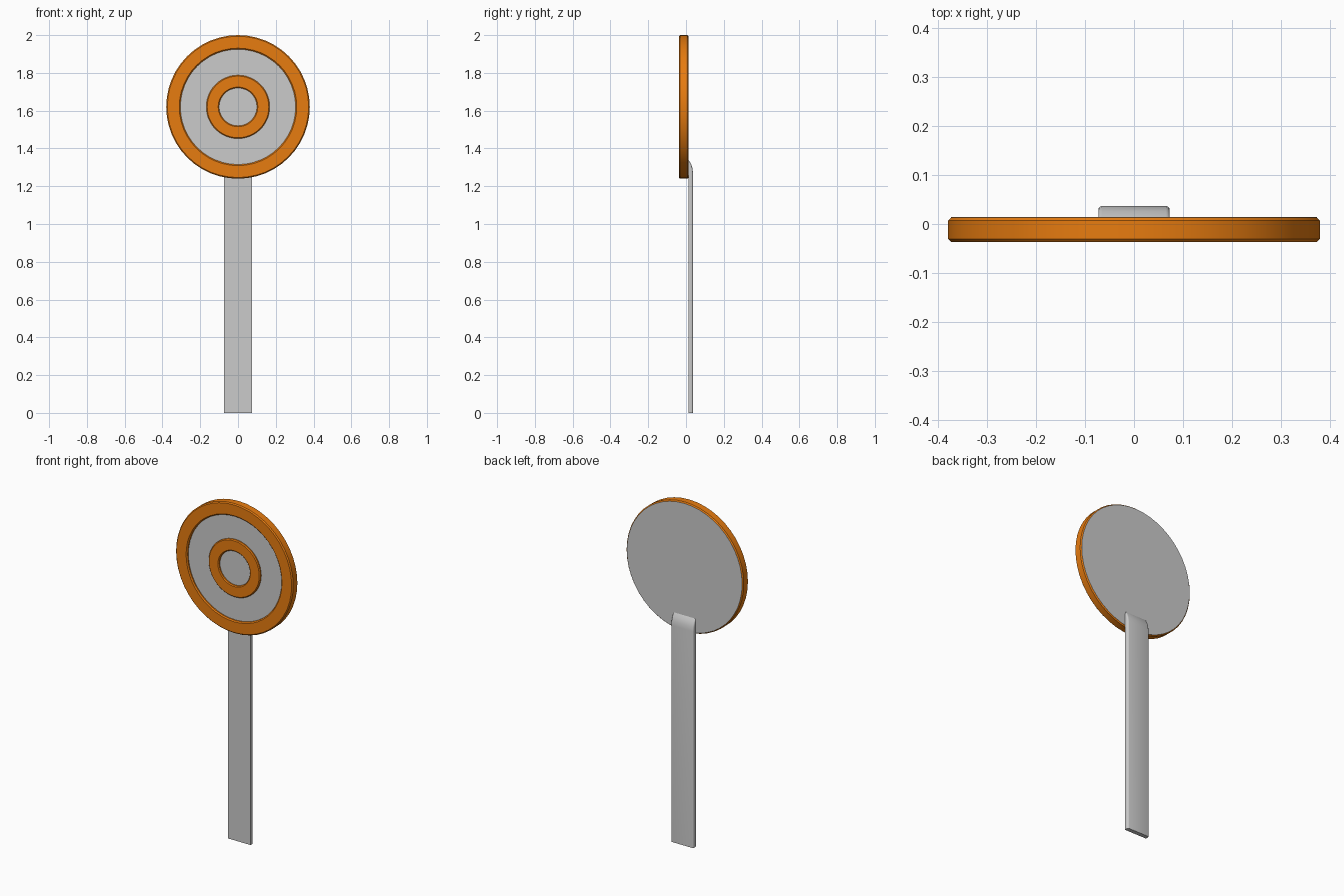
import bpy, bmesh, math

if "Cube" in bpy.data.objects:
    bpy.data.objects.remove(bpy.data.objects["Cube"])

CENTRE_Z = 1.62
SEGMENTS = 48

orange = bpy.data.materials.new("orange")
orange.diffuse_color = (0.8, 0.2, 0.005, 1)
orange.use_nodes = True
orange.node_tree.nodes["Principled BSDF"].inputs["Base Color"].default_value = orange.diffuse_color


def finish(name, bm, material=None, angle=35):
    bmesh.ops.remove_doubles(bm, verts=bm.verts, dist=1e-5)
    bmesh.ops.recalc_face_normals(bm, faces=bm.faces)
    mesh = bpy.data.meshes.new(name)
    bm.to_mesh(mesh)
    bm.free()
    obj = bpy.data.objects.new(name, mesh)
    bpy.context.collection.objects.link(obj)
    if material:
        mesh.materials.append(material)
    bpy.ops.object.select_all(action='DESELECT')
    obj.select_set(True)
    bpy.context.view_layer.objects.active = obj
    bpy.ops.object.shade_smooth_by_angle(angle=math.radians(angle))
    return obj


def lathe(name, profile, material=None, closed=True):
    """Spin (radius, y) points around the disc's front-to-back axis."""
    bm = bmesh.new()
    verts = [bm.verts.new((r, y, CENTRE_Z)) for r, y in profile]
    edges = [bm.edges.new(pair) for pair in zip(verts, verts[1:])]
    if closed:
        edges.append(bm.edges.new((verts[-1], verts[0])))
    bmesh.ops.spin(bm, geom=verts + edges, cent=(0, 0, CENTRE_Z), axis=(0, 1, 0),
                   angle=math.tau, steps=SEGMENTS, use_duplicate=False)
    return finish(name, bm, material)


def ring(name, inner, outer, front, back, bevel):
    """Flat ring with chamfered edges."""
    b = bevel
    return lathe(name, [(inner, front + b), (inner + b, front), (outer - b, front),
                        (outer, front + b), (outer, back - b), (outer - b, back),
                        (inner, back)], orange)


# Grey plate, recessed at the front and flush at the back
lathe("sign_plate", [(0, -0.024), (0.34, -0.024), (0.34, 0.0), (0.374, 0.0),
                     (0.374, 0.014), (0, 0.014)], closed=False)

# Orange rim and inner ring
ring("outer_rim", 0.305, 0.38, -0.037, 0.0135, 0.006)
ring("inner_ring", 0.1, 0.168, -0.036, -0.01, 0.005)

# Flat handle: side profile (y, z) extruded across x, top curving into the disc
side = [(0.012, 0), (0.037, 0), (0.037, 1.27), (0.034, 1.295),
        (0.026, 1.32), (0.012, 1.34)]
bm = bmesh.new()
face = bm.faces.new([bm.verts.new((-0.073, y, z)) for y, z in side])
moved = bmesh.ops.extrude_face_region(bm, geom=[face])["geom"]
bmesh.ops.translate(bm, vec=(0.146, 0, 0),
                    verts=[g for g in moved if isinstance(g, bmesh.types.BMVert)])
# Round the long back edges
back_edges = [e for e in bm.edges
              if abs(e.verts[0].co.x - e.verts[1].co.x) < 1e-6
              and max(v.co.y for v in e.verts) > 0.02
              and max(v.co.z for v in e.verts) > 0.01]
bmesh.ops.bevel(bm, geom=back_edges, offset=0.008, segments=3,
                profile=0.5, affect='EDGES')
finish("handle", bm, angle=40)
